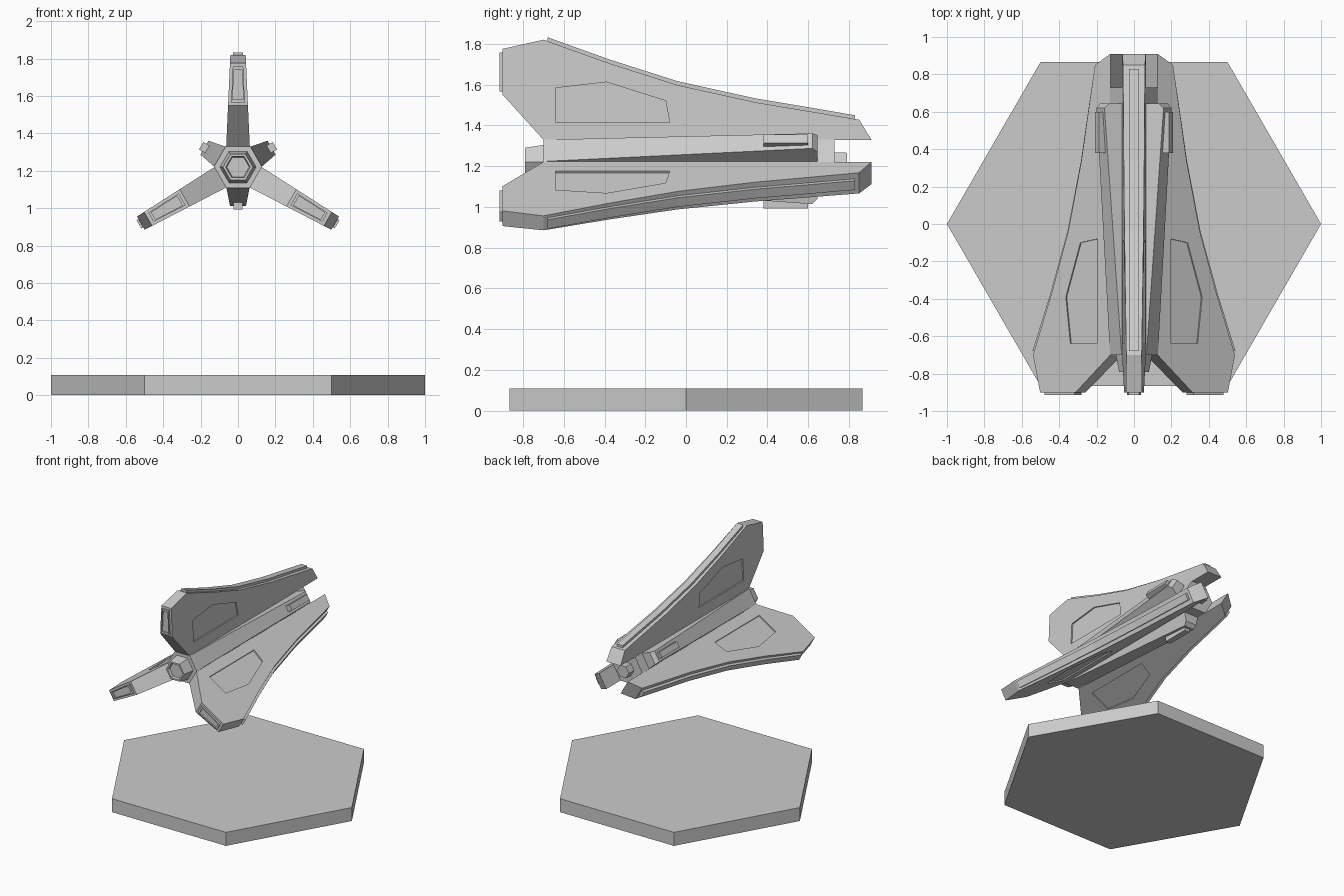
import bpy
import bmesh
import math

cube = bpy.data.objects.get("Cube")
if cube:
    bpy.data.objects.remove(cube, do_unlink=True)

AXIS_Z = 1.22  # height of the hull's long axis

grey = bpy.data.materials.new("plain_grey")
grey.use_nodes = True
COLOUR = (0.6, 0.6, 0.6, 1)
grey.diffuse_color = COLOUR
grey.node_tree.nodes["Principled BSDF"].inputs["Base Color"].default_value = COLOUR


def add(name, bm, z=0.0):
    """Turn a bmesh into a linked object."""
    bmesh.ops.recalc_face_normals(bm, faces=bm.faces)
    mesh = bpy.data.meshes.new(name)
    bm.to_mesh(mesh)
    bm.free()
    mesh.materials.append(grey)
    obj = bpy.data.objects.new(name, mesh)
    obj.location.z = z
    bpy.context.collection.objects.link(obj)
    return obj


def slab(name, profile, right, left):
    """Solid between two side surfaces; profile is (y, radius), sides depend on radius."""
    bm = bmesh.new()
    a = [bm.verts.new((right(r), y, r)) for y, r in profile]
    b = [bm.verts.new((left(r), y, r)) for y, r in profile]
    bm.faces.new(a)
    bm.faces.new(b)
    for i in range(len(a)):
        j = (i + 1) % len(a)
        bm.faces.new((a[i], a[j], b[j], b[i]))
    return add(name, bm, AXIS_Z)


def both(name, profile, half):
    return slab(name, profile, lambda r: -half(r), half)


def rect(y0, y1, r0, r1):
    return [(y0, r0), (y0, r1), (y1, r1), (y1, r0)]


def cut(obj, cutters):
    """Subtract the cutters and keep the plain result."""
    for c in cutters:
        c.hide_render = True
        mod = obj.modifiers.new("recess", "BOOLEAN")
        mod.operation = "DIFFERENCE"
        mod.solver = "EXACT"
        mod.object = c
    bpy.context.view_layer.update()
    mesh = bpy.data.meshes.new_from_object(obj.evaluated_get(bpy.context.evaluated_depsgraph_get()))
    obj.modifiers.clear()
    obj.data = mesh
    for c in cutters:
        bpy.data.objects.remove(c, do_unlink=True)


def around(objs, first, labels):
    """Place three copies of each part around the hull."""
    for obj in objs:
        base = obj.name
        for i, label in enumerate(labels):
            part = obj if i == 0 else obj.copy()
            if i:
                bpy.context.collection.objects.link(part)
            part.name = label + "_" + base
            part.rotation_euler.y = math.radians(first + 120 * i)


# Hexagonal display base
bm = bmesh.new()
ring = [bm.verts.new((math.cos(i * math.pi / 3), math.sin(i * math.pi / 3), 0)) for i in range(6)]
face = bm.faces.new(ring)
top = bmesh.ops.extrude_face_region(bm, geom=[face])["geom"]
bmesh.ops.translate(bm, verts=[v for v in top if isinstance(v, bmesh.types.BMVert)], vec=(0, 0, 0.107))
add("hexagonal_base", bm)

# Six-sided hull with a recessed nose ring and a small tail stub
profile = [(-0.77, 0.06), (-0.79, 0.066), (-0.79, 0.08), (-0.70, 0.097), (-0.70, 0.128),
           (0.73, 0.128), (0.73, 0.055), (0.79, 0.052)]
bm = bmesh.new()
rings = [[bm.verts.new((r * math.cos(i * math.pi / 3), y, r * math.sin(i * math.pi / 3)))
          for i in range(6)] for y, r in profile]
for a, b in zip(rings, rings[1:]):
    for i in range(6):
        j = (i + 1) % 6
        bm.faces.new((a[i], a[j], b[j], b[i]))
bm.faces.new(rings[0])
bm.faces.new(rings[-1])
add("hull", bm, AXIS_Z)


# Fin: tapered blade with a recessed panel on each side
def fin_half(r):
    return 0.063 - 0.045 * (r - 0.11)


edge = [(-0.70, 0.60), (-0.37, 0.482), (-0.04, 0.377), (0.34, 0.293), (0.61, 0.248)]
outline = [(-0.70, 0.109), (-0.90, 0.33), (-0.90, 0.555)] + edge + [(0.85, 0.207), (0.91, 0.109)]
fin = both("fin", outline, fin_half)
panel = [(-0.64, 0.193), (-0.64, 0.363), (-0.39, 0.392), (-0.10, 0.30), (-0.08, 0.193)]
cut(fin, [slab("panel_cutter", panel, lambda r, s=s: s * (fin_half(r) - 0.01), lambda r, s=s: s * 0.1)
          for s in (-1, 1)])

# Raised strip along the outer edge of the fin
crest = [(-0.68, 0.593)] + edge[1:] + [(0.83, 0.21)]
strip = both("edge_strip", [(y, r - 0.02) for y, r in crest] + [(y, r + 0.019) for y, r in reversed(crest)],
             lambda r: 0.026)

# Framed plate on the forward end of the fin
plate = both("end_plate", rect(-0.915, -0.89, 0.345, 0.537), lambda r: fin_half(r) - 0.016)
cut(plate, [both("plate_cutter", rect(-0.95, -0.905, 0.36, 0.522), lambda r: fin_half(r) - 0.023)])
around([fin, strip, plate], 0, ("top", "left", "right"))

# Wedge pods between the fins, each with a small raised block
pod = both("pod", [(-0.70, 0.10), (-0.70, 0.112), (0.62, 0.207), (0.645, 0.18), (0.645, 0.10)],
           lambda r: 0.062 - 0.2 * (r - 0.11))
block = both("pod_block", rect(0.38, 0.60, 0.18, 0.228), lambda r: 0.023)
around([pod, block], 60, ("upper_left", "lower", "upper_right"))
